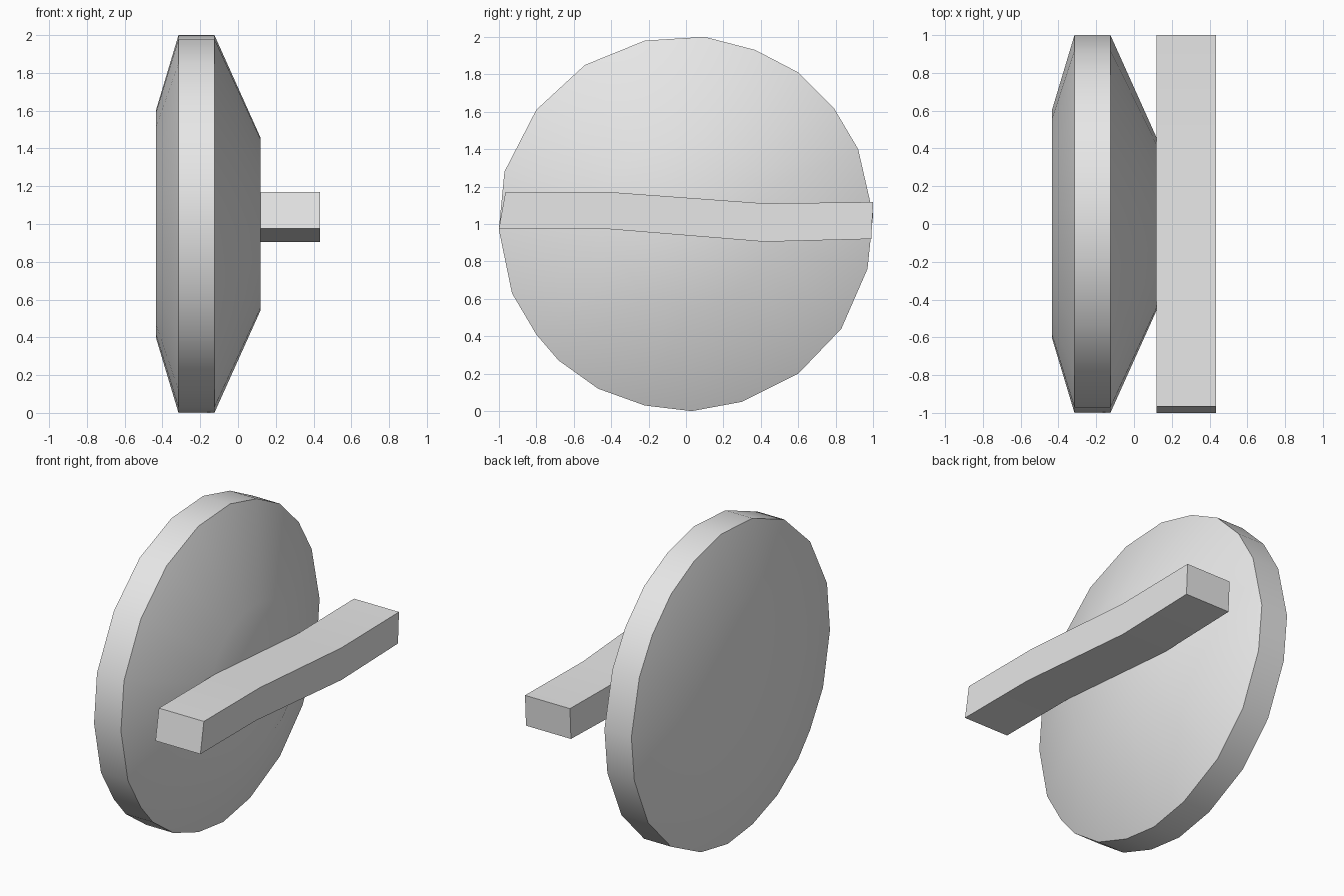
import bpy
import bmesh
import math

cube = bpy.data.objects.get("Cube")
if cube:
    bpy.data.objects.remove(cube, do_unlink=True)

grey = bpy.data.materials.new("plain grey")
grey.use_nodes = True
colour = (0.8, 0.8, 0.8, 1)
grey.diffuse_color = colour
grey.node_tree.nodes["Principled BSDF"].inputs["Base Color"].default_value = colour


def loft(name, rings):
    """Skin a list of equal-length point rings and cap both ends."""
    bm = bmesh.new()
    loops = [[bm.verts.new(p) for p in ring] for ring in rings]
    for a, b in zip(loops, loops[1:]):
        for i in range(len(a)):
            j = (i + 1) % len(a)
            bm.faces.new((a[i], a[j], b[j], b[i]))
    bm.faces.new(loops[0])
    bm.faces.new(loops[-1])
    bmesh.ops.recalc_face_normals(bm, faces=bm.faces)
    mesh = bpy.data.meshes.new(name)
    bm.to_mesh(mesh)
    bm.free()
    mesh.materials.append(grey)
    obj = bpy.data.objects.new(name, mesh)
    bpy.context.collection.objects.link(obj)
    bpy.ops.object.select_all(action="DESELECT")
    obj.select_set(True)
    bpy.context.view_layer.objects.active = obj
    bpy.ops.object.shade_smooth_by_angle(angle=math.radians(30))
    return obj


# Hand-cut disc outline (y, z relative to the disc centre)
outline = [(0.1, 1), (-0.22, 0.98), (-0.54, 0.85), (-0.8, 0.61), (-0.97, 0.28),
           (-1, -0.03), (-0.93, -0.37), (-0.8, -0.59), (-0.68, -0.73),
           (-0.47, -0.88), (-0.22, -0.97), (0.03, -1), (0.3, -0.95),
           (0.6, -0.8), (0.83, -0.56), (0.97, -0.24), (1, 0.05),
           (0.92, 0.4), (0.79, 0.62), (0.6, 0.81), (0.37, 0.93)]

# Disc: back face, rim, and raised front face (x, scale)
profile = [(-0.435, 0.6), (-0.315, 1), (-0.125, 1), (0.118, 0.46)]
loft("disc", [[(x, y * s, 1 + z * s) for y, z in outline] for x, s in profile])

# Slightly bent bar across the disc: (top y, top z, bottom y, bottom z)
stations = [(-0.965, 1.17, -1, 0.975), (-0.4, 1.17, -0.44, 0.975),
            (0.42, 1.11, 0.42, 0.905), (1, 1.117, 0.99, 0.92)]
inner, outer = 0.118, 0.435
loft("cross_bar", [[(inner, ty, tz), (outer, ty, tz), (outer, by, bz), (inner, by, bz)]
                   for ty, tz, by, bz in stations])
